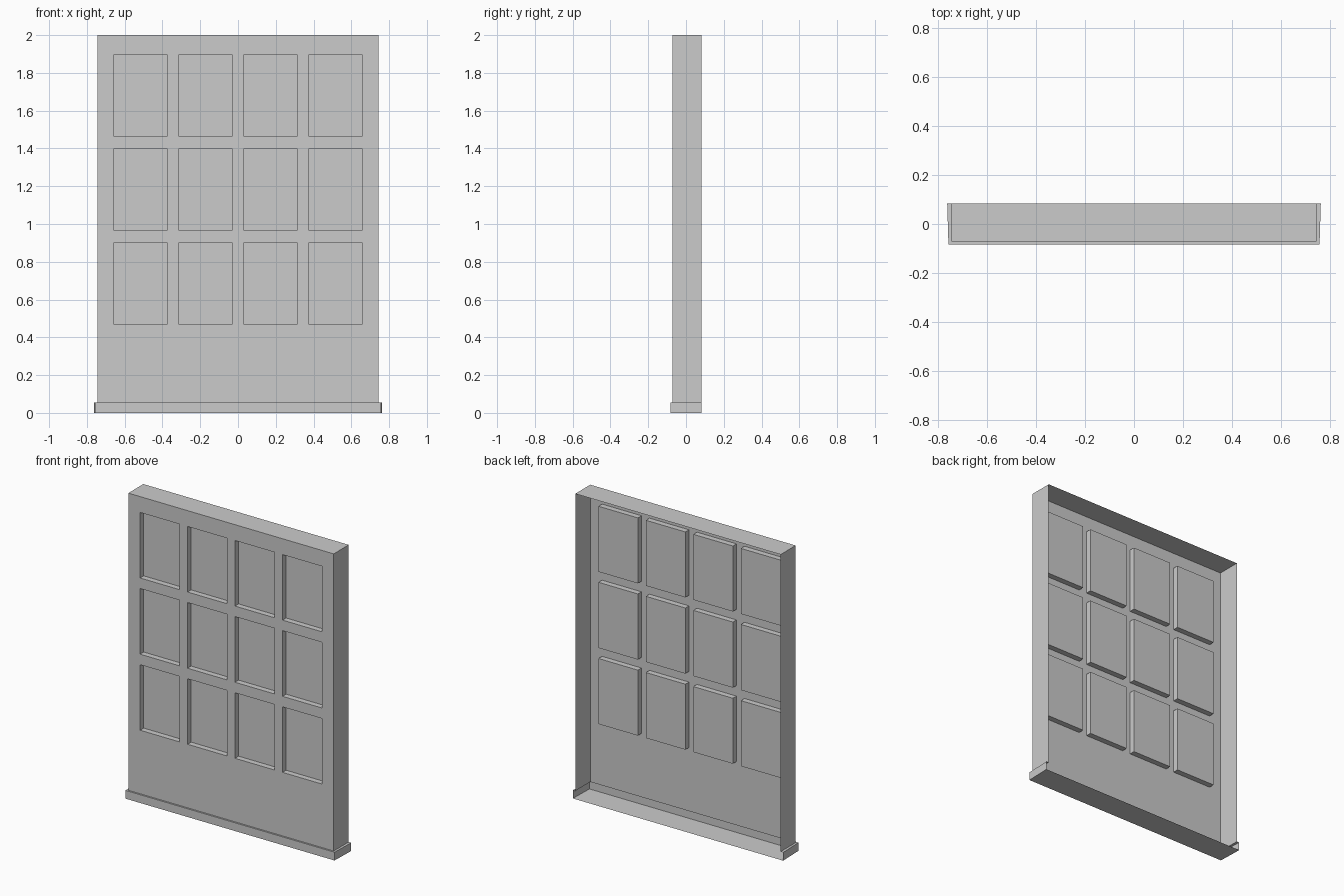
import bpy, bmesh

if "Cube" in bpy.data.objects:
    bpy.data.objects.remove(bpy.data.objects["Cube"])

# Main dimensions
HALF_W, FRONT, BACK = 0.744, -0.072, 0.083
BASE_H, TOP = 0.054, 2.0
RECESS = 0.037
TRIM_FRONT_X, TRIM_BACK_X, TRIM_FRONT = 0.757, 0.762, -0.083


def finish(name, bm):
    bmesh.ops.remove_doubles(bm, verts=bm.verts, dist=1e-5)
    mesh = bpy.data.meshes.new(name)
    bm.to_mesh(mesh)
    bm.free()
    obj = bpy.data.objects.new(name, mesh)
    bpy.context.collection.objects.link(obj)


def face(bm, *points):
    return bm.faces.new([bm.verts.new(p) for p in points])


# Wall panel: an open-backed shell with a 4 x 3 grid of recessed panes
half = [0.029, 0.315, 0.373, 0.6585, HALF_W]
xs = [-x for x in reversed(half)] + half
zs = [BASE_H, 0.47, 0.899, 0.968, 1.398, 1.467, 1.896, TOP]

bm = bmesh.new()
panes = []
for i, (x0, x1) in enumerate(zip(xs, xs[1:])):
    for j, (z0, z1) in enumerate(zip(zs, zs[1:])):
        f = face(bm, (x0, FRONT, z0), (x1, FRONT, z0), (x1, FRONT, z1), (x0, FRONT, z1))
        if i % 2 and j % 2:
            panes.append(f)

# Push the pane cells back to form the recesses
pushed = bmesh.ops.extrude_discrete_faces(bm, faces=panes)["faces"]
bmesh.ops.translate(bm, vec=(0, RECESS, 0), verts=[v for f in pushed for v in f.verts])

# Side walls and top
for z0, z1 in zip(zs, zs[1:]):
    face(bm, (HALF_W, FRONT, z0), (HALF_W, BACK, z0), (HALF_W, BACK, z1), (HALF_W, FRONT, z1))
    face(bm, (-HALF_W, BACK, z0), (-HALF_W, FRONT, z0), (-HALF_W, FRONT, z1), (-HALF_W, BACK, z1))
for x0, x1 in zip(xs, xs[1:]):
    face(bm, (x0, FRONT, TOP), (x1, FRONT, TOP), (x1, BACK, TOP), (x0, BACK, TOP))
finish("window_wall_panel", bm)

# Base trim: ledge, slightly flared outer band and underside, open at the back
bm = bmesh.new()
inner = [(-HALF_W, BACK), (-HALF_W, FRONT), (HALF_W, FRONT), (HALF_W, BACK)]
outer = [(-TRIM_BACK_X, BACK), (-TRIM_FRONT_X, TRIM_FRONT),
         (TRIM_FRONT_X, TRIM_FRONT), (TRIM_BACK_X, BACK)]
rings = [[(x, y, z) for x, y in path]
         for path, z in ((inner, BASE_H), (outer, BASE_H), (outer, 0.0))]
for upper, lower in zip(rings, rings[1:]):
    for k in range(3):
        face(bm, lower[k], lower[k + 1], upper[k + 1], upper[k])
face(bm, *reversed(rings[2]))
finish("base_trim", bm)
